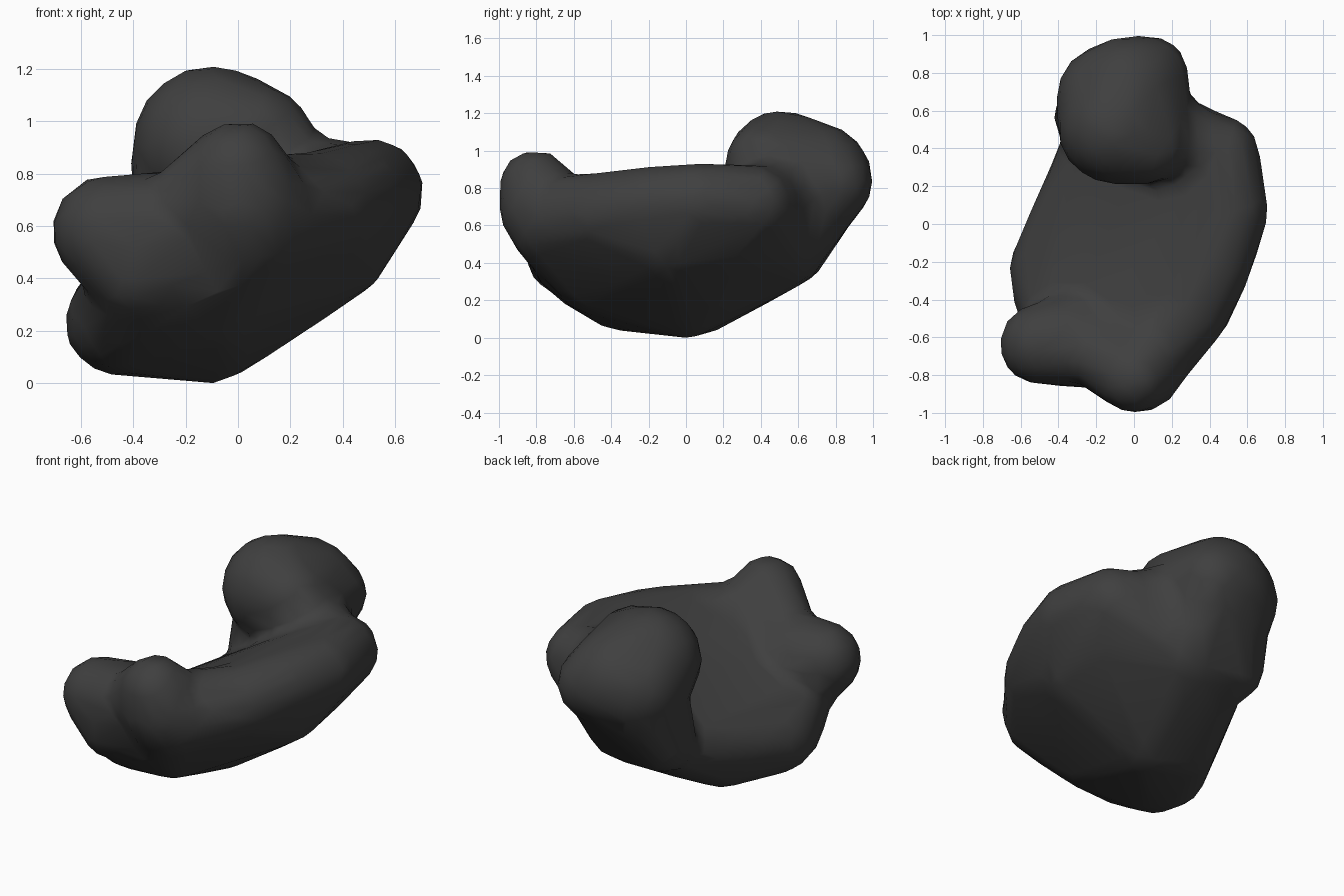
import bpy
import bmesh
from mathutils import Matrix, Vector

cube = bpy.data.objects.get("Cube")
if cube:
    bpy.data.objects.remove(cube, do_unlink=True)

PADDING = .005  # makes up for what the softening takes away


def add_lump(target, balls):
    """Wrap a convex skin around a few balls (x, y, z, radius)."""
    lump = bmesh.new()
    for x, y, z, radius in balls:
        bmesh.ops.create_icosphere(lump, subdivisions=3, radius=radius + PADDING,
                                   matrix=Matrix.Translation((x, y, z)))
    bmesh.ops.delete(lump, geom=lump.faces[:], context='FACES_ONLY')
    hull = bmesh.ops.convex_hull(lump, input=lump.verts[:])
    inside = {g for g in hull["geom_interior"] if isinstance(g, bmesh.types.BMVert)}
    bmesh.ops.delete(lump, geom=list(inside), context='VERTS')
    bmesh.ops.recalc_face_normals(lump, faces=lump.faces[:])
    piece = bpy.data.meshes.new("lump")
    lump.to_mesh(piece)
    lump.free()
    target.from_mesh(piece)
    bpy.data.meshes.remove(piece)


# Wedge-shaped main mass: high ridge on the left, low edge on the right
main_mass = [
    (.51, .07, .73, .2), (.46, .37, .72, .2), (.43, -.2, .71, .2),
    (.31, -.44, .67, .21), (.39, -.08, .5, .18), (.37, .24, .56, .19),
    (-.46, -.24, .23, .2), (-.44, -.36, .24, .2), (-.1, 0, .2, .2),
    (-.3, .08, .2, .18), (-.22, .38, .35, .17), (.06, .53, .46, .19),
    (-.38, -.53, .34, .2), (-.1, -.5, .33, .2), (-.2, -.65, .45, .2),
]
# Big rounded knob at the back
back_knob = [
    (-.1, .51, .91, .3), (-.03, .7, .85, .29), (.08, .78, .82, .21),
    (.07, .42, .93, .21), (-.12, .66, .82, .29),
]
# Solid stem carrying the knob down into the main mass
back_stem = [
    (-.12, .63, .78, .27), (.04, .7, .76, .23),
    (-.24, .56, .46, .18), (.06, .53, .46, .19),
]
# Shoulder joining the knob to the ridge
back_shoulder = [
    (0, .58, .76, .26), (.22, .48, .8, .17),
    (.4, .35, .72, .19), (.1, .53, .48, .18),
]
# Front knob
front_knob = [
    (0, -.81, .81, .19), (.02, -.76, .69, .24), (-.14, -.73, .7, .18),
]
# Flank joining the front knob to the ridge and the foot
front_flank = [
    (.04, -.72, .62, .24), (.31, -.44, .67, .21),
    (.35, -.1, .48, .18), (-.1, -.5, .33, .2), (-.1, -.62, .44, .2),
]
# Side knob at the front right
side_knob = [
    (-.5, -.64, .58, .21), (-.35, -.62, .56, .24),
    (-.39, -.67, .42, .18), (-.08, -.67, .58, .2),
]

bm = bmesh.new()
for balls in (main_mass, back_knob, back_stem, back_shoulder,
              front_knob, front_flank, side_knob):
    add_lump(bm, balls)
mesh = bpy.data.meshes.new("rock_body")
bm.to_mesh(mesh)
bm.free()
rock = bpy.data.objects.new("rock_body", mesh)
bpy.context.collection.objects.link(rock)

# Fuse the lumps, soften the joins, reduce to broad facets
fuse = rock.modifiers.new("fuse", 'REMESH')
fuse.mode = 'VOXEL'
fuse.voxel_size = .035
soften = rock.modifiers.new("soften", 'SMOOTH')
soften.factor = .5
soften.iterations = 10
reduce = rock.modifiers.new("reduce", 'DECIMATE')
reduce.ratio = .06
bpy.context.view_layer.update()
graph = bpy.context.evaluated_depsgraph_get()
fused = bpy.data.meshes.new_from_object(rock.evaluated_get(graph))
rock.modifiers.clear()
rock.data = fused
fused.name = "rock_body"

# Centre it and stand it on the ground
low = Vector([min(v.co[i] for v in fused.vertices) for i in range(3)])
high = Vector([max(v.co[i] for v in fused.vertices) for i in range(3)])
middle = (low + high) / 2
fused.transform(Matrix.Translation((-middle.x, -middle.y, -low.z)))

# Dark stone colour
stone = bpy.data.materials.new("charcoal_stone")
stone.use_nodes = True
colour = (.05, .05, .05, 1)
stone.diffuse_color = colour
stone.node_tree.nodes["Principled BSDF"].inputs["Base Color"].default_value = colour
fused.materials.clear()
fused.materials.append(stone)
for face in fused.polygons:
    face.material_index = 0
    face.use_smooth = True
